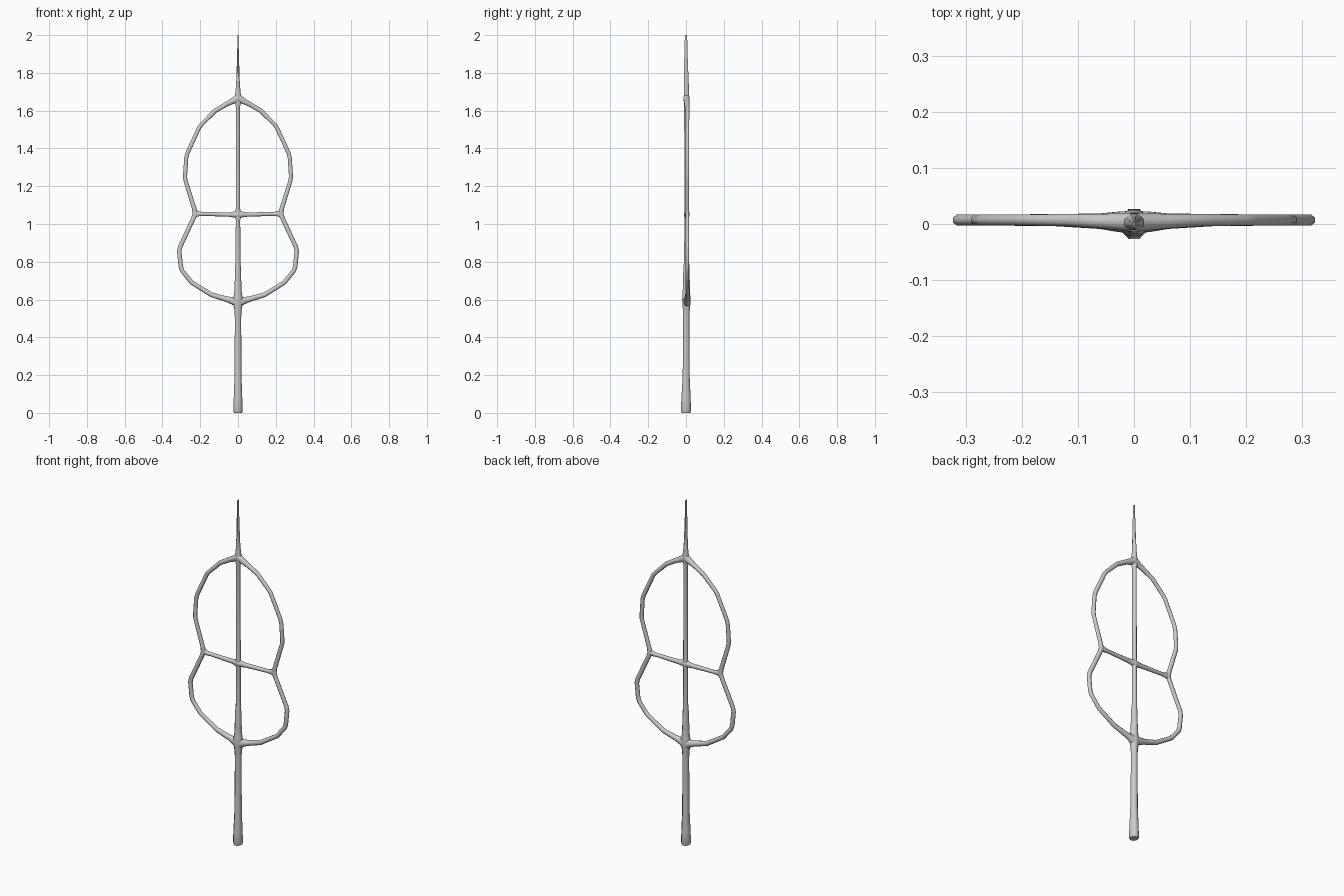
import bpy, bmesh, math
from mathutils import Vector

SIDES = 8


def tube(name, pts, caps=False, mirror=False):
    """Sweep an oval along a path in the XZ plane; pts = (x, y, z, in-plane radius, depth radius)."""
    bm = bmesh.new()
    centres = [Vector(p[:3]) for p in pts]
    last = len(pts) - 1
    rings = []
    for i, p in enumerate(pts):
        a = (centres[i] - centres[max(i - 1, 0)]).normalized()
        b = (centres[min(i + 1, last)] - centres[i]).normalized()
        t = a + b
        t.y = 0
        t.normalize()
        side = Vector((t.z, 0, -t.x))
        ring = []
        for k in range(SIDES):
            ang = 2 * math.pi * (k + 0.5) / SIDES
            off = side * math.cos(ang) * p[3] * 1.06 + Vector((0, math.sin(ang) * p[4] * 1.06, 0))
            ring.append(bm.verts.new(centres[i] + off))
        rings.append(ring)
    for r0, r1 in zip(rings, rings[1:]):
        for k in range(SIDES):
            n = (k + 1) % SIDES
            bm.faces.new((r0[k], r0[n], r1[n], r1[k]))
    if caps:
        bm.faces.new(rings[0])
        bm.faces.new(rings[-1])
    bmesh.ops.recalc_face_normals(bm, faces=bm.faces[:])
    me = bpy.data.meshes.new(name)
    bm.to_mesh(me)
    bm.free()
    ob = bpy.data.objects.new(name, me)
    bpy.context.collection.objects.link(ob)
    if mirror:
        mod = ob.modifiers.new("mirror", 'MIRROR')
        mod.use_mirror_merge = False
    bpy.ops.object.select_all(action='DESELECT')
    ob.select_set(True)
    bpy.context.view_layer.objects.active = ob
    bpy.ops.object.shade_smooth_by_angle(angle=math.radians(55))
    return ob


# Central shaft: flared foot, swollen junctions, blade-like tip
tube("staff", [
    (0, 0, 0.0, 0.021, 0.023), (0, 0, 0.012, 0.025, 0.027),
    (0, 0, 0.08, 0.023, 0.025), (0, 0.001, 0.19, 0.019, 0.019),
    (0, 0.002, 0.50, 0.017, 0.017), (0, 0.002, 0.54, 0.019, 0.018),
    (0, 0.002, 0.57, 0.024, 0.021), (0, 0.002, 0.60, 0.028, 0.023),
    (0, 0.002, 0.63, 0.021, 0.020), (0, 0.002, 0.68, 0.018, 0.019),
    (0, 0.002, 0.77, 0.016, 0.016), (0, 0.003, 0.80, 0.013, 0.014),
    (0, 0.004, 1.02, 0.012, 0.012), (0, 0.004, 1.05, 0.018, 0.014),
    (0, 0.004, 1.08, 0.012, 0.012), (0, 0.003, 1.62, 0.011, 0.013),
    (0, 0.003, 1.66, 0.022, 0.015), (0, 0.003, 1.69, 0.015, 0.014),
    (0, 0.002, 1.74, 0.010, 0.013), (0, 0, 1.86, 0.006, 0.010),
    (0, 0, 2.0, 0.002, 0.006)], caps=True)

# Double-lobed hoop, thick where it leaves the shaft
Y = 0.007
tube("hoop", [
    (0, 0.003, 0.585, 0.030, 0.021), (0.03, 0.004, 0.594, 0.020, 0.018),
    (0.06, 0.005, 0.602, 0.015, 0.014), (0.14, Y, 0.625, 0.013, 0.011),
    (0.245, Y, 0.69, 0.012, 0.010), (0.295, Y, 0.752, 0.012, 0.010),
    (0.303, Y, 0.775, 0.012, 0.010), (0.311, Y, 0.855, 0.012, 0.010),
    (0.306, Y, 0.88, 0.012, 0.010), (0.236, Y, 1.03, 0.012, 0.010),
    (0.225, Y, 1.055, 0.016, 0.010), (0.233, Y, 1.085, 0.012, 0.010),
    (0.279, Y, 1.235, 0.011, 0.010), (0.280, Y, 1.26, 0.011, 0.010),
    (0.274, Y, 1.35, 0.011, 0.010), (0.268, Y, 1.375, 0.011, 0.010),
    (0.206, Y, 1.51, 0.011, 0.010), (0.195, Y, 1.525, 0.011, 0.010),
    (0.12, Y, 1.60, 0.012, 0.011), (0.06, 0.005, 1.635, 0.013, 0.013),
    (0.03, 0.004, 1.650, 0.016, 0.015), (0, 0.003, 1.665, 0.023, 0.017)], mirror=True)

# Horizontal brace across the waist
tube("crossbar", [
    (0, 0.004, 1.05, 0.022, 0.015), (0.02, 0.004, 1.05, 0.016, 0.013),
    (0.045, 0.005, 1.05, 0.012, 0.012), (0.18, Y, 1.053, 0.010, 0.010),
    (0.205, Y, 1.054, 0.013, 0.010), (0.222, Y, 1.055, 0.018, 0.009)], mirror=True)
